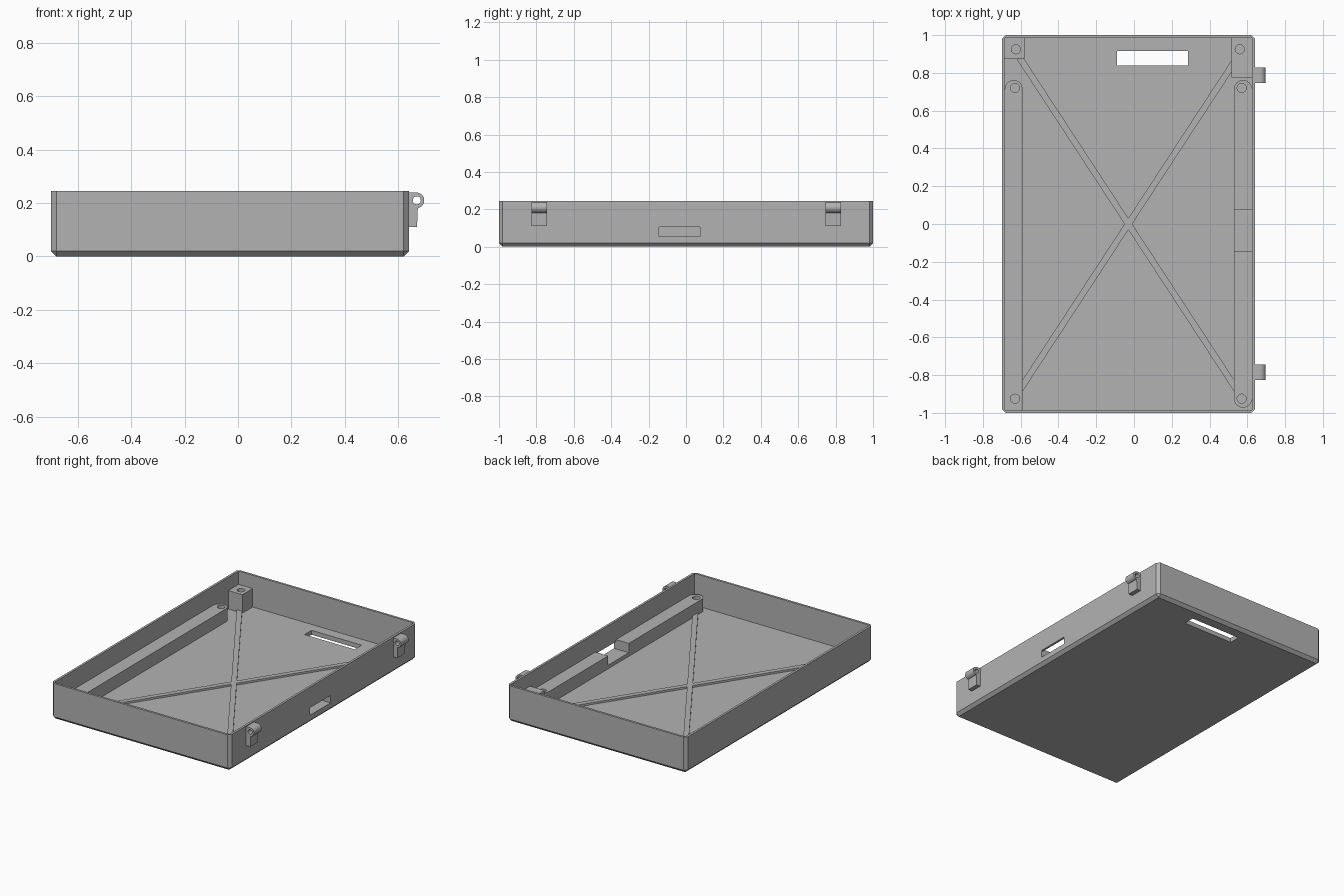
import bpy, bmesh, math
from mathutils import Matrix

cube = bpy.data.objects.get("Cube")
if cube:
    bpy.data.objects.remove(cube, do_unlink=True)

grey = bpy.data.materials.new("plain grey")
grey.use_nodes = True
colour = (0.45, 0.45, 0.45, 1)
grey.diffuse_color = colour
grey.node_tree.nodes["Principled BSDF"].inputs["Base Color"].default_value = colour

# Overall sizes
LEFT, RIGHT, HALF_LEN, HEIGHT = -0.70, 0.64, 1.0, 0.245
WALL, FLOOR, CHAMFER = 0.015, 0.03, 0.02
IN_L, IN_R, IN_Y = LEFT + WALL, RIGHT - WALL, HALF_LEN - WALL


def finish(name, bm):
    bmesh.ops.recalc_face_normals(bm, faces=bm.faces)
    mesh = bpy.data.meshes.new(name)
    bm.to_mesh(mesh)
    bm.free()
    obj = bpy.data.objects.new(name, mesh)
    mesh.materials.append(grey)
    bpy.context.collection.objects.link(obj)
    return obj


def prism(name, outline, z0, z1):
    """Extrude a flat outline from z0 up to z1."""
    bm = bmesh.new()
    face = bm.faces.new([bm.verts.new((x, y, z0)) for x, y in outline])
    top = bmesh.ops.extrude_face_region(bm, geom=[face])["geom"]
    verts = [v for v in top if isinstance(v, bmesh.types.BMVert)]
    bmesh.ops.translate(bm, verts=verts, vec=(0, 0, z1 - z0))
    return finish(name, bm)


def box(name, x0, x1, y0, y1, z0, z1):
    return prism(name, [(x0, y0), (x1, y0), (x1, y1), (x0, y1)], z0, z1)


def arc(cx, cy, r, start, end, steps):
    angles = [math.radians(start + (end - start) * i / steps) for i in range(steps + 1)]
    return [(cx + r * math.cos(a), cy + r * math.sin(a)) for a in angles]


def disc(name, x, y, r, z0, z1):
    return prism(name, arc(x, y, r, 0, 360, 32)[:-1], z0, z1)


def cut(obj, *cutters):
    """Subtract each cutter, then discard it."""
    for cutter in cutters:
        mod = obj.modifiers.new("cut", 'BOOLEAN')
        mod.operation, mod.solver, mod.object = 'DIFFERENCE', 'EXACT', cutter
        deps = bpy.context.evaluated_depsgraph_get()
        mesh = bpy.data.meshes.new_from_object(obj.evaluated_get(deps))
        obj.modifiers.clear()
        obj.data = mesh
        bpy.data.objects.remove(cutter, do_unlink=True)


# Tray shell: chamfered block, hollowed, with a floor window and a side slot
tray = box("tray", LEFT, RIGHT, -HALF_LEN, HALF_LEN, 0, HEIGHT)
bm = bmesh.new()
bm.from_mesh(tray.data)
edges = [e for e in bm.edges if min(v.co.z for v in e.verts) < 0.001]
bmesh.ops.bevel(bm, geom=edges, offset=CHAMFER, segments=1, affect='EDGES')
bm.to_mesh(tray.data)
bm.free()
cut(tray,
    box("hollow", IN_L, IN_R, -IN_Y, IN_Y, FLOOR, 1),
    box("floor_window", -0.09, 0.285, 0.84, 0.915, -1, 1),
    box("side_slot", 0.6, 0.7, -0.145, 0.075, 0.055, 0.105))

# Diagonal floor ribs
for name, side in (("rib_a", 1), ("rib_b", -1)):
    rib = box(name, -1.05, 1.05, -0.017, 0.017, FLOOR - 0.005, 0.043)
    rib.data.transform(Matrix.Translation((-0.03, 0, 0))
                       @ Matrix.Rotation(side * math.radians(56.8), 4, 'Z'))

# Long side rails with screw holes and rounded ends
RAIL_TOP, R = 0.118, 0.047
left_rail = prism("left_rail",
                  [(IN_L - 0.005, -IN_Y - 0.005), (-0.59, -IN_Y - 0.005)]
                  + arc(-0.637, 0.715, R, 0, 180, 16) + [(IN_L - 0.005, 0.715)],
                  FLOOR - 0.005, RAIL_TOP)
right_rail = prism("right_rail",
                   arc(0.577, 0.715, R, 0, 180, 16) + arc(0.577, -0.925, R, 180, 360, 16)
                   + [(IN_R + 0.005, -0.925), (IN_R + 0.005, 0.715)],
                   FLOOR - 0.005, RAIL_TOP)
cut(right_rail, box("rail_gap", 0.5, 0.7, -0.145, 0.075, 0.055, 1))
for rail, x in ((left_rail, -0.63), (right_rail, 0.57)):
    cut(rail, *[disc("screw_hole", x, y, 0.024, 0.05, 1) for y in (0.72, -0.925)])

# Back corner posts
for name, x0, x1, y0, hole_x in (("left_post", IN_L - 0.005, -0.58, 0.875, -0.625),
                                 ("right_post", 0.515, IN_R + 0.005, 0.775, 0.56)):
    post = box(name, x0, x1, y0, IN_Y + 0.005, FLOOR - 0.005, 0.155)
    cut(post, disc("screw_hole", hole_x, 0.925, 0.024, 0.06, 1))

# Hinge knuckles on the side wall, drawn as an x-z profile and turned upright
for name, y in (("front_hinge", -0.785), ("back_hinge", 0.787)):
    hinge = prism(name,
                  [(RIGHT - 0.005, 0.11), (0.67, 0.11)]
                  + arc(0.668, 0.21, 0.029, -80, 90, 20) + [(RIGHT - 0.005, 0.239)],
                  -0.041, 0.041)
    cut(hinge, disc("pin_hole", 0.669, 0.21, 0.015, -1, 1))
    hinge.data.transform(Matrix.Translation((0, y, 0)) @ Matrix.Rotation(math.pi / 2, 4, 'X'))

# Smooth the round surfaces, keeping hard edges
bpy.ops.object.select_all(action='DESELECT')
for obj in bpy.context.scene.objects:
    if obj.type == 'MESH':
        obj.select_set(True)
        bpy.context.view_layer.objects.active = obj
bpy.ops.object.shade_smooth_by_angle(angle=math.radians(30))
